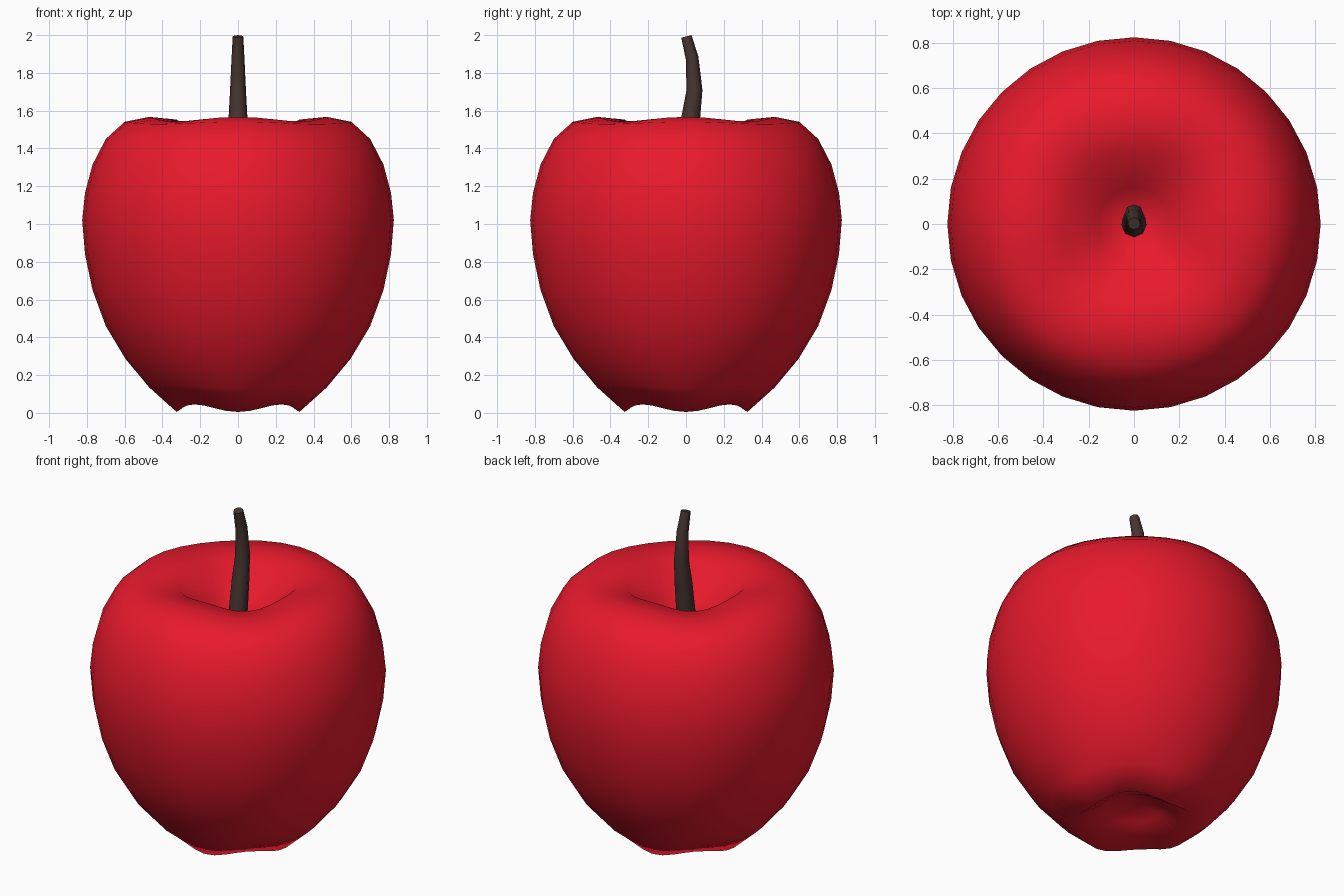
import bpy, bmesh, math
from mathutils import Vector

if "Cube" in bpy.data.objects:
    bpy.data.objects.remove(bpy.data.objects["Cube"])


def material(name, color):
    m = bpy.data.materials.new(name)
    m.diffuse_color = (*color, 1)
    m.use_nodes = True
    m.node_tree.nodes["Principled BSDF"].inputs["Base Color"].default_value = m.diffuse_color
    return m


def skin(name, rings, start, end, mat):
    """Join closed rings into a tube, closing both ends to a centre point."""
    bm = bmesh.new()
    loops = [[bm.verts.new(p) for p in ring] for ring in rings]
    n = len(loops[0])
    for a, b in zip(loops, loops[1:]):
        for i in range(n):
            j = (i + 1) % n
            bm.faces.new((a[i], a[j], b[j], b[i]))
    for loop, point in ((loops[0], start), (loops[-1], end)):
        c = bm.verts.new(point)
        for i in range(n):
            bm.faces.new((c, loop[i], loop[(i + 1) % n]))
    bmesh.ops.recalc_face_normals(bm, faces=bm.faces)
    mesh = bpy.data.meshes.new(name)
    bm.to_mesh(mesh)
    bm.free()
    mesh.materials.append(mat)
    ob = bpy.data.objects.new(name, mesh)
    bpy.context.collection.objects.link(ob)
    for p in mesh.polygons:
        p.use_smooth = True
    return ob


# Apple body: (radius, height, four-lobe ripple), from bottom pit to top pit
profile = [
    (0.16, 0.12, 0.0), (0.325, 0.025, -0.02), (0.47, 0.14, -0.005),
    (0.595, 0.285, 0), (0.70, 0.46, 0), (0.77, 0.65, 0), (0.81, 0.84, 0),
    (0.825, 1.02, 0), (0.81, 1.165, 0), (0.77, 1.315, 0), (0.70, 1.45, 0),
    (0.60, 1.535, 0.006), (0.47, 1.555, 0.012), (0.325, 1.538, 0.015),
    (0.16, 1.40, 0.0),
]
SIDES = 32
rings = []
for r, z, ripple in profile:
    angles = [2 * math.pi * i / SIDES for i in range(SIDES)]
    rings.append([(r * math.cos(a), r * math.sin(a), z + ripple * math.cos(4 * a))
                  for a in angles])
skin("apple_body", rings, (0, 0, 0.19), (0, 0, 1.31),
     material("red_skin", (0.8, 0.01, 0.025)))

# Stem: bent, tapering octagonal tube given as (y, z, radius, tilt)
path = [(-0.01, 1.28, 0.056, -0.15), (0.025, 1.56, 0.05, -0.2),
        (0.045, 1.71, 0.042, 0.0), (0.032, 1.88, 0.034, 0.2),
        (0.002, 1.993, 0.028, 0.25)]
stem_rings = []
for y, z, r, tilt in path:
    stem_rings.append([
        Vector((r * math.cos(a), y + r * math.sin(a) * math.cos(tilt),
                z + r * math.sin(a) * math.sin(tilt)))
        for a in (2 * math.pi * i / 8 for i in range(8))])
stem = skin("stem", stem_rings, (0, -0.01, 1.28), (0, 0.002, 1.993),
            material("brown_stem", (0.06, 0.035, 0.03)))
bpy.context.view_layer.objects.active = stem
stem.select_set(True)
bpy.ops.object.shade_smooth_by_angle(angle=math.radians(50))
